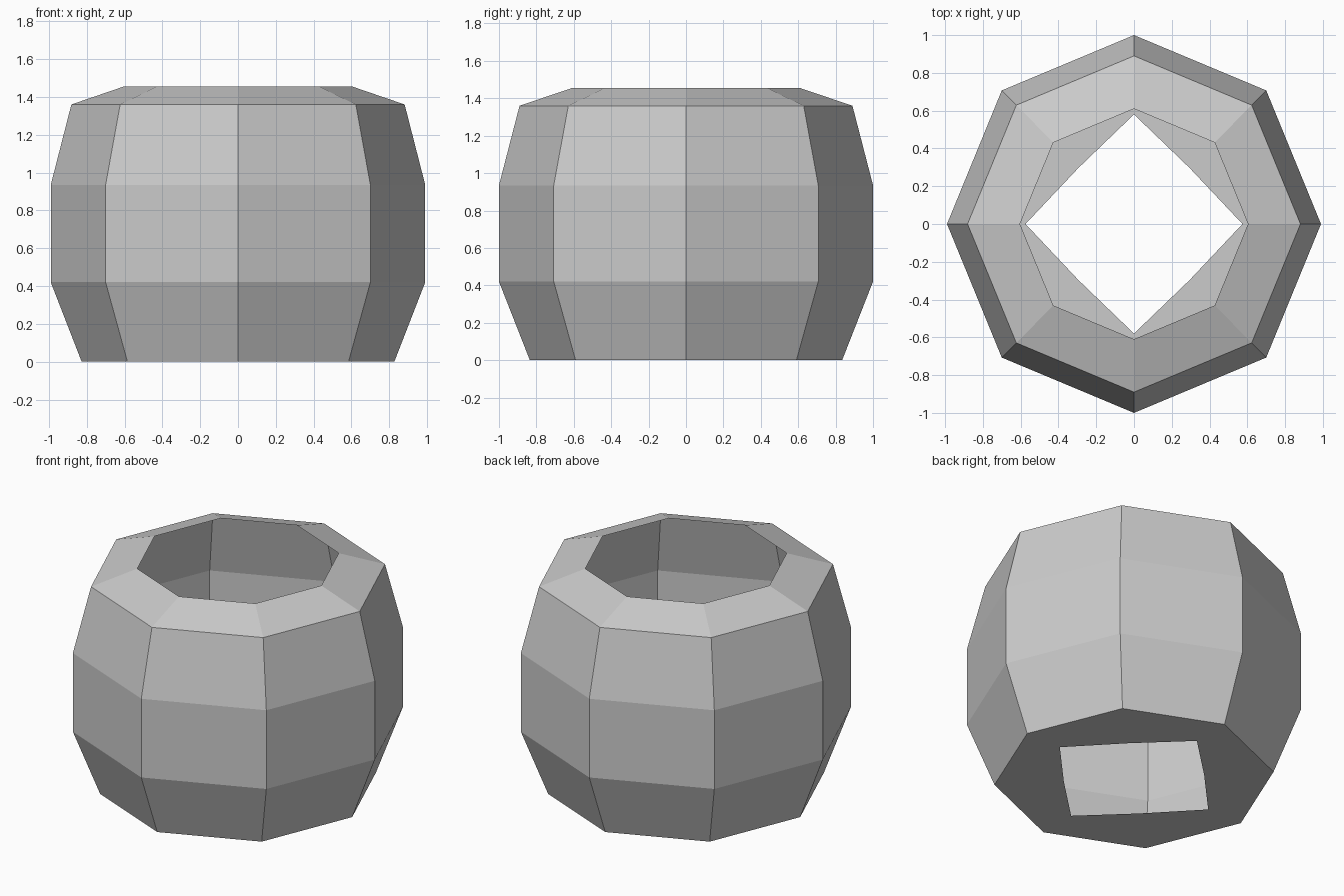
import bpy
import bmesh
from math import cos, sin, pi

SIDES = 8

cube = bpy.data.objects.get("Cube")
if cube:
    bpy.data.objects.remove(cube, do_unlink=True)

# Plain grey clay
grey = bpy.data.materials.new("light_grey")
grey.use_nodes = True
colour = (0.6, 0.6, 0.6, 1)
grey.diffuse_color = colour
grey.node_tree.nodes["Principled BSDF"].inputs["Base Color"].default_value = colour


def add_ring(bm, axis_radius, diagonal_radius, z):
    """Octagon with corners on the axes and on the diagonals."""
    ring = []
    for i in range(SIDES):
        a = 2 * pi * i / SIDES
        r = diagonal_radius if i % 2 else axis_radius
        ring.append(bm.verts.new((0.99 * r * cos(a), r * sin(a), z)))
    return ring


# Profile from the squarish floor opening up to the rim opening
profile = [
    (0.58, 0.42, 0.0),
    (0.835, 0.835, 0.0),
    (1.0, 1.0, 0.42),
    (1.0, 1.0, 0.935),
    (0.89, 0.89, 1.36),
    (0.61, 0.61, 1.455),
]

# Thin open shell
bm = bmesh.new()
rings = [add_ring(bm, *p) for p in profile]
for low, high in zip(rings, rings[1:]):
    for i in range(SIDES):
        j = (i + 1) % SIDES
        bm.faces.new((low[i], low[j], high[j], high[i]))
bm.normal_update()

mesh = bpy.data.meshes.new("pot_shell")
bm.to_mesh(mesh)
bm.free()
mesh.materials.append(grey)
pot = bpy.data.objects.new("pot_shell", mesh)
bpy.context.collection.objects.link(pot)
